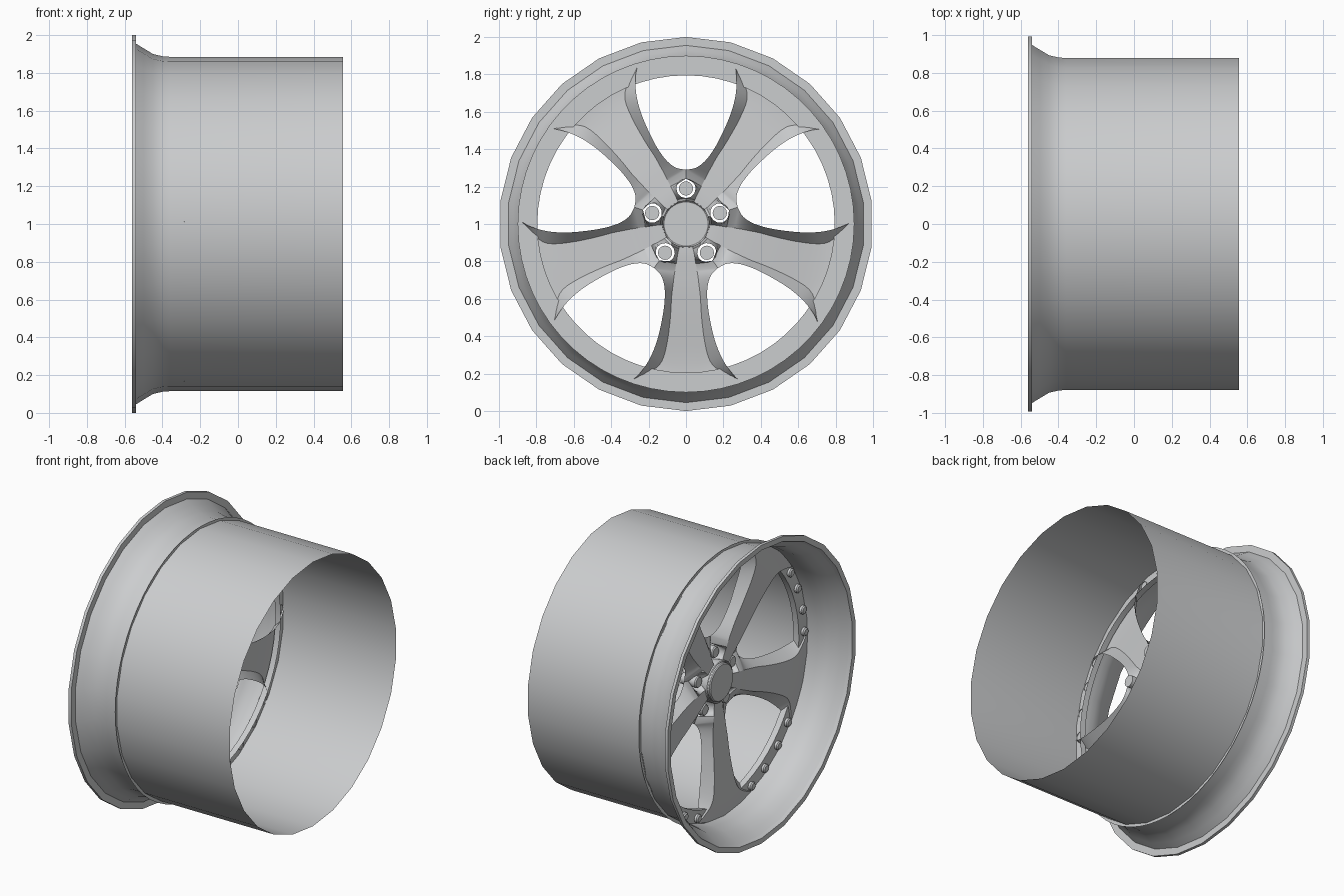
import bpy
import bmesh
from math import sin, cos, pi, radians
from mathutils import Matrix, Vector

cube = bpy.data.objects.get("Cube")
if cube:
    bpy.data.objects.remove(cube, do_unlink=True)

metal = bpy.data.materials.new("silver_metal")
metal.use_nodes = True
metal.diffuse_color = (0.6, 0.61, 0.62, 1)
metal.node_tree.nodes["Principled BSDF"].inputs["Base Color"].default_value = metal.diffuse_color

CENTRE = Vector((0, 0, 1))


def finish(name, bm, angle=35, recalc=True):
    if recalc:
        bmesh.ops.recalc_face_normals(bm, faces=bm.faces)
    mesh = bpy.data.meshes.new(name)
    bm.to_mesh(mesh)
    bm.free()
    mesh.materials.append(metal)
    obj = bpy.data.objects.new(name, mesh)
    bpy.context.collection.objects.link(obj)
    bpy.ops.object.select_all(action='DESELECT')
    obj.select_set(True)
    bpy.context.view_layer.objects.active = obj
    bpy.ops.object.shade_smooth_by_angle(angle=radians(angle))
    return obj


def lathe(name, profile, sides, y=0, z=0, angle=35):
    """Spin an (x, radius) profile about an axis parallel to x."""
    bm = bmesh.new()
    rings = []
    for x, r in profile:
        ring = []
        for i in range(sides):
            a = 2 * pi * i / sides
            ring.append(bm.verts.new(CENTRE + Vector((x, y + r * sin(a), z + r * cos(a)))))
        rings.append(ring)
    for a, b in zip(rings, rings[1:]):
        for i in range(sides):
            j = (i + 1) % sides
            bm.faces.new((a[i], a[j], b[j], b[i]))
    bmesh.ops.remove_doubles(bm, verts=bm.verts, dist=0.0002)
    return finish(name, bm, angle)


def smooth_path(points, steps):
    """Catmull-Rom curve through the points."""
    pts = [Vector(p) for p in points]
    pts = [2 * pts[0] - pts[1]] + pts + [2 * pts[-1] - pts[-2]]
    out = []
    for p0, p1, p2, p3 in zip(pts, pts[1:], pts[2:], pts[3:]):
        for s in range(steps):
            t = s / steps
            out.append(0.5 * (2 * p1 + (p2 - p0) * t + (2 * p0 - 5 * p1 + 4 * p2 - p3) * t ** 2
                              + (3 * p1 - p0 - 3 * p2 + p3) * t ** 3))
    return out + [pts[-2]]


# Barrel with flared lip and flange
lathe("barrel", [(0.555, 0.885), (-0.36, 0.885), (-0.4, 0.888), (-0.45, 0.9),
                 (-0.5, 0.93), (-0.54, 0.955), (-0.54, 1), (-0.56, 1),
                 (-0.56, 0.965), (-0.54, 0.955)], 26)

# Flat mounting ring with a short inner wall
lathe("mounting_ring", [(-0.28, 0.9), (-0.28, 0.795), (-0.24, 0.795)], 60)

# Spokes: back rail and front rail, each point (along, half width, x)
d = Vector((cos(pi / 5), sin(pi / 5)))
n = Vector((d.y, -d.x))
back = [(*(d * 0.125), -0.18)]
for k in range(7):
    a = pi * k / 6
    p = d * 0.19 + 0.052 * (n * sin(a) - d * cos(a))
    back.append((p.x, p.y, -0.18))
front = smooth_path([(0.12, 0.035, -0.24), (0.16, 0.044, -0.24),
                     (0.2, 0.05, -0.242), (0.235, 0.056, -0.245)], 3)[:8]
opening_back = [(0.235, 0.171, -0.18), (0.268, 0.138, -0.18), (0.31, 0.12, -0.185),
                (0.37, 0.113, -0.19), (0.463, 0.12, -0.2), (0.6, 0.148, -0.21),
                (0.7, 0.184, -0.225), (0.77, 0.225, -0.245), (0.825, 0.27, -0.27)]
opening_front = [(0.245, 0.058, -0.245), (0.28, 0.064, -0.247), (0.33, 0.07, -0.25),
                 (0.39, 0.077, -0.255), (0.495, 0.083, -0.265), (0.63, 0.1, -0.28),
                 (0.736, 0.13, -0.29), (0.79, 0.19, -0.29), (0.833, 0.284, -0.285)]
back = [Vector(p) for p in back] + smooth_path(opening_back, 3)
front = front + smooth_path(opening_front, 3)

COLUMNS = (-1, -0.5, 0, 0.5, 1)
for s in range(5):
    turn = Matrix.Rotation(radians(-90 + 72 * s), 3, 'X')
    bm = bmesh.new()
    rows = []
    for b, f in zip(back, front):
        bulge = 0.052 * max(0, (f.x - 0.7) / 0.133)
        section = [(b.x, -b.y, b.z)]
        section += [(f.x + bulge * (1 - t * t), f.y * t, f.z) for t in COLUMNS]
        section += [(b.x, b.y, b.z)]
        rows.append([bm.verts.new(CENTRE + turn @ Vector((x, u, w))) for u, w, x in section])
    for a, b in zip(rows, rows[1:]):
        for i in range(len(a) - 1):
            bm.faces.new((a[i], b[i], b[i + 1], a[i + 1]))
    finish(f"spoke_{s + 1}", bm, 30)

# Hub collar and centre cap
lathe("hub_collar", [(-0.17, 0.136), (-0.25, 0.136), (-0.255, 0.132), (-0.25, 0.126),
                     (-0.17, 0.126)], 40)
lathe("centre_cap", [(-0.23, 0.126), (-0.26, 0.124), (-0.266, 0.118), (-0.266, 0)], 40)

# Wheel nuts and ring bolts around each opening
for s in range(5):
    a = radians(90 + 72 * s)
    lathe(f"wheel_nut_{s + 1}", [(-0.11, 0), (-0.11, 0.038), (-0.215, 0.038), (-0.222, 0.032),
                                 (-0.222, 0)], 16, 0.19 * cos(a), 0.19 * sin(a))
    for k, offset in enumerate((-16.3, -5.8, 5.8, 16.3)):
        c = a + radians(offset)
        lathe(f"ring_bolt_{s + 1}_{k + 1}", [(-0.275, 0.028), (-0.295, 0.028), (-0.302, 0.02),
                                             (-0.302, 0)], 12, 0.845 * cos(c), 0.845 * sin(c))
